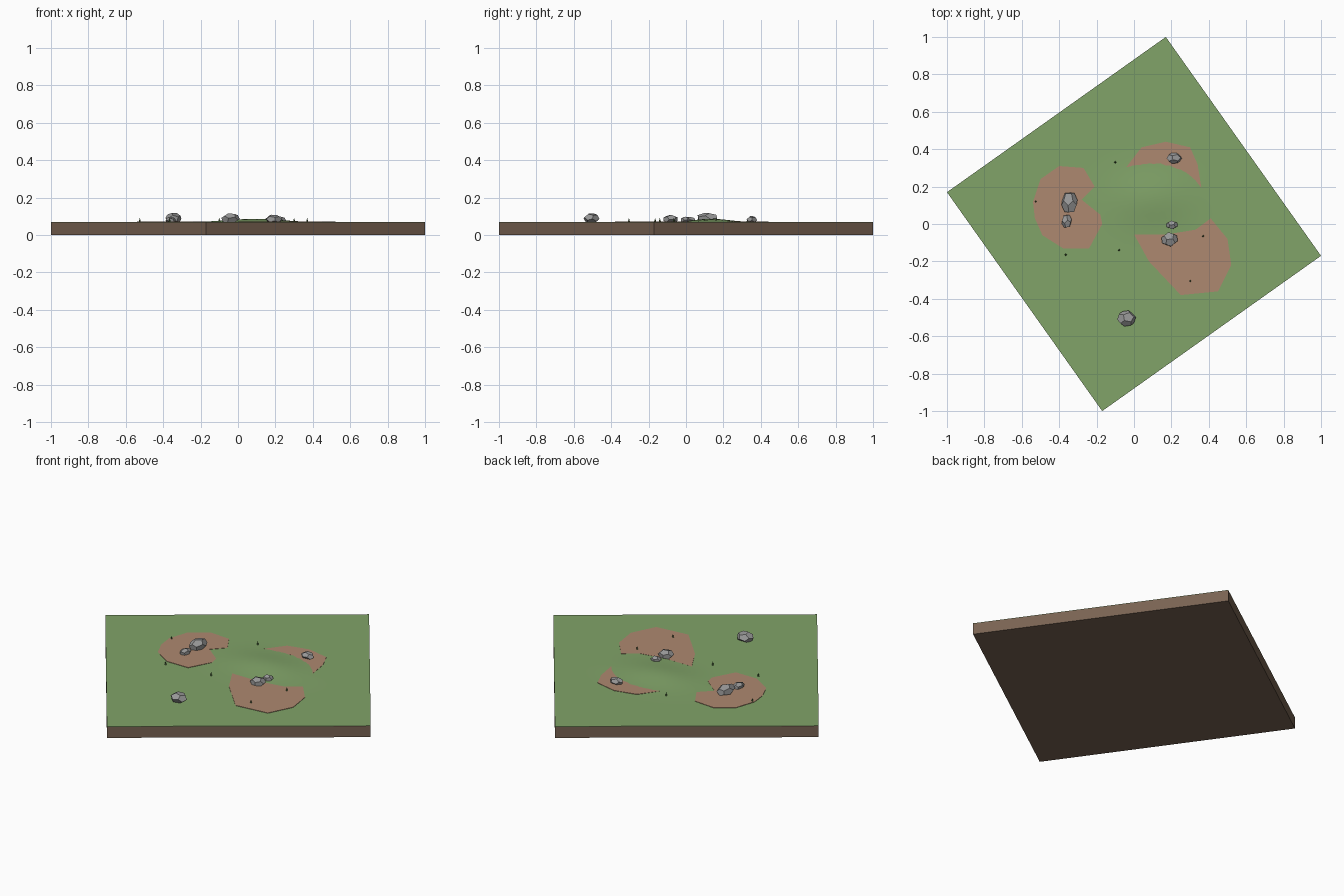
import bpy, bmesh, math, random
from mathutils import Vector, Matrix, Euler

if "Cube" in bpy.data.objects:
    bpy.data.objects.remove(bpy.data.objects["Cube"])

random.seed(4)
SIDE, ANGLE = 1.4345, math.atan2(0.83, 1.17)
GROUND = 0.0685


def material(name, rgb):
    m = bpy.data.materials.new(name)
    m.diffuse_color = (*rgb, 1)
    m.use_nodes = True
    m.node_tree.nodes["Principled BSDF"].inputs["Base Color"].default_value = m.diffuse_color
    return m


GREEN = material("grass", (0.22, 0.37, 0.14))
SOIL = material("soil", (0.19, 0.125, 0.085))
DIRT = material("dirt", (0.42, 0.25, 0.16))
BLADE = material("dark_grass", (0.08, 0.16, 0.05))
STONE = material("stone", (0.32, 0.32, 0.32))


def make(name, bm, mat):
    bmesh.ops.recalc_face_normals(bm, faces=bm.faces)
    me = bpy.data.meshes.new(name)
    bm.to_mesh(me)
    bm.free()
    me.materials.append(mat)
    ob = bpy.data.objects.new(name, me)
    bpy.context.collection.objects.link(ob)
    return ob


def hill(x, y):
    r2 = ((x - 0.09) / 0.29) ** 2 + ((y - 0.135) / 0.19) ** 2
    return 0.018 * math.exp(-2.1 * r2)


# soil slab
bm = bmesh.new()
bmesh.ops.create_cube(bm, size=1)
bmesh.ops.transform(bm, verts=bm.verts, matrix=Matrix.Rotation(ANGLE, 4, 'Z')
                    @ Matrix.Translation((0, 0, 0.033)) @ Matrix.Diagonal((SIDE, SIDE, 0.066, 1)))
make("soil_base", bm, SOIL)

# grass sheet with a low mound, smooth shaded
bm = bmesh.new()
bmesh.ops.create_grid(bm, x_segments=36, y_segments=36, size=SIDE / 2,
                      matrix=Matrix.Rotation(ANGLE, 4, 'Z'))
for v in bm.verts:
    v.co.z = GROUND + hill(v.co.x, v.co.y)
rim = bmesh.ops.extrude_edge_only(bm, edges=[e for e in bm.edges if e.is_boundary])
for v in rim["geom"]:
    if isinstance(v, bmesh.types.BMVert):
        v.co.z = 0.066
for f in bm.faces:
    f.smooth = abs(f.normal.z) > 0.5
make("grass_ground", bm, GREEN)

# flat dirt patches, partly buried by the mound
patches = [
    [(-.5, .24), (-.54, .12), (-.53, .03), (-.49, -.06), (-.38, -.13), (-.24, -.13), (-.17, 0),
     (-.18, .05), (-.28, .13), (-.21, .2), (-.27, .3), (-.4, .31)],
    [(0, -.055), (.08, -.2), (.25, -.38), (.45, -.36), (.52, -.22), (.5, -.08), (.41, .03),
     (.33, -.03), (.18, -.055)],
    [(-.04, .305), (.14, .325), (.25, .28), (.36, .195), (.34, .32), (.3, .41), (.17, .44), (.04, .41)],
]
for i, pts in enumerate(patches):
    bm = bmesh.new()
    face = bm.faces.new([bm.verts.new((x, y, GROUND - 0.001)) for x, y in pts])
    top = bmesh.ops.extrude_face_region(bm, geom=[face])
    for v in top["geom"]:
        if isinstance(v, bmesh.types.BMVert):
            v.co.z = GROUND + 0.0025
    make(f"dirt_patch_{i + 1}", bm, DIRT)


# faceted stones: squashed dodecahedra
def rock(i, x, y, sx, sy, top):
    g = (1 + 5 ** 0.5) / 2
    pts = [(a, b, c) for a in (-1, 1) for b in (-1, 1) for c in (-1, 1)]
    for a in (-g, g):
        for b in (-1 / g, 1 / g):
            pts += [(0, b, a), (b, a, 0), (a, 0, b)]
    rot = Euler([random.uniform(0, 3) for _ in range(3)]).to_matrix()
    pts = [rot @ Vector(p) for p in pts]
    lo = [min(p[k] for p in pts) for k in range(3)]
    hi = [max(p[k] for p in pts) for k in range(3)]
    size, base = (sx, sy, top - 0.06), (x - sx / 2, y - sy / 2, 0.06)
    bm = bmesh.new()
    for p in pts:
        bm.verts.new([base[k] + size[k] * (p[k] - lo[k]) / (hi[k] - lo[k]) for k in range(3)])
    bmesh.ops.convex_hull(bm, input=bm.verts)
    bmesh.ops.dissolve_limit(bm, angle_limit=0.03, verts=bm.verts, edges=bm.edges)
    make(f"rock_{i}", bm, STONE)


rocks = [(-.345, .115, .085, .105, .118), (-.36, .015, .053, .067, .097), (.215, .352, .082, .056, .101),
         (.19, -.082, .088, .076, .108), (.203, -.005, .06, .046, .098), (-.04, -.505, .1, .085, .116)]
for i, r in enumerate(rocks):
    rock(i + 1, *r)

# small pointed grass tufts
tufts = [(-.1, .33), (-.525, .12), (-.365, -.165), (-.08, -.14), (.37, -.065), (.3, -.305)]
for i, (x, y) in enumerate(tufts):
    bm = bmesh.new()
    bmesh.ops.create_cone(bm, cap_ends=True, segments=4, radius1=0.007, radius2=0, depth=0.025,
                          matrix=Matrix.Translation((x, y, GROUND + hill(x, y) + 0.01)))
    make(f"grass_tuft_{i + 1}", bm, BLADE)
